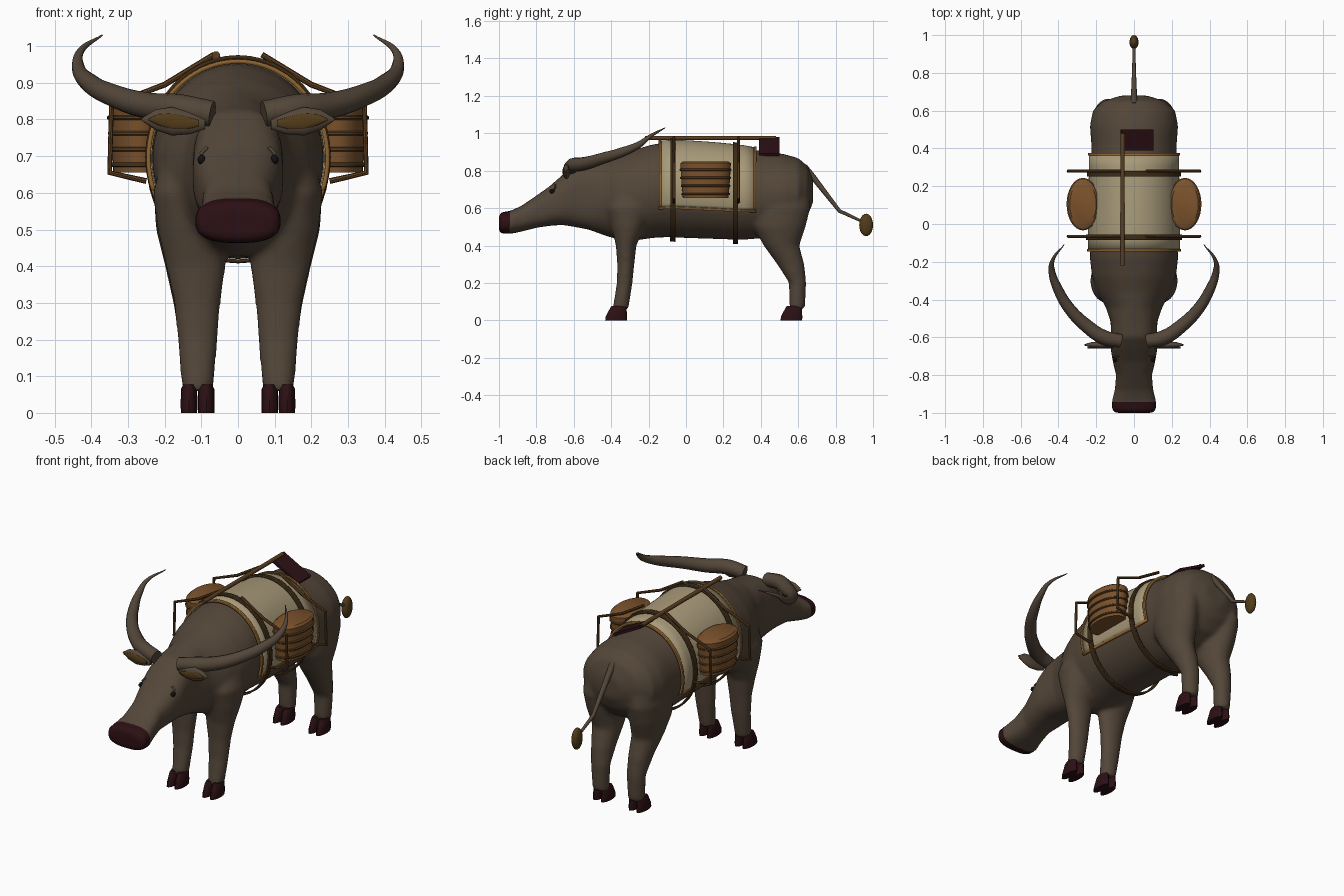
import bpy, bmesh, math
from mathutils import Vector

cube = bpy.data.objects.get("Cube")
if cube:
    bpy.data.objects.remove(cube, do_unlink=True)


def material(name, *rgb):
    m = bpy.data.materials.new(name)
    m.use_nodes = True
    m.diffuse_color = (*rgb, 1)
    bsdf = m.node_tree.nodes["Principled BSDF"]
    bsdf.inputs["Base Color"].default_value = (*rgb, 1)
    bsdf.inputs["Roughness"].default_value = 0.9
    return m


HIDE = material("brown hide", .088, .062, .041)
DARK = material("dark maroon", .025, .005, .007)
CLOTH = material("cream cloth", .39, .32, .19)
TRIM = material("golden trim", .28, .13, .03)
STRAP = material("dark leather", .045, .024, .008)
WICKER = material("wicker", .2, .085, .025)
WOOD = material("wood", .11, .05, .015)
HAIR = material("ochre brown", .085, .045, .01)
BLACK = material("eye black", .006, .005, .005)


def select(ob):
    bpy.ops.object.select_all(action='DESELECT')
    ob.select_set(True)
    bpy.context.view_layer.objects.active = ob


def finish(ob, mat, angle=40):
    ob.data.materials.clear()
    ob.data.materials.append(mat)
    select(ob)
    bpy.ops.object.shade_smooth_by_angle(angle=math.radians(angle))
    return ob


def mesh_object(name, bm):
    bmesh.ops.recalc_face_normals(bm, faces=bm.faces)
    me = bpy.data.meshes.new(name)
    bm.to_mesh(me)
    bm.free()
    ob = bpy.data.objects.new(name, me)
    bpy.context.collection.objects.link(ob)
    return ob


def skin(bm, rings, closed=True, caps=True):
    rows = [[bm.verts.new(p) for p in ring] for ring in rings]
    n = len(rows[0])
    for a, b in zip(rows, rows[1:]):
        for i in range(n if closed else n - 1):
            j = (i + 1) % n
            bm.faces.new((a[i], a[j], b[j], b[i]))
    if caps:
        bm.faces.new(rows[0])
        bm.faces.new(rows[-1])


def loft(bm, axis, rows, n=24):
    """Elliptical rings (x, y, z, radius_a, radius_b) in planes across an axis."""
    u, v = {'x': ((0, 1, 0), (0, 0, 1)), 'y': ((1, 0, 0), (0, 0, 1)),
            'z': ((1, 0, 0), (0, 1, 0))}[axis]
    turn = [math.tau * i / n for i in range(n)]
    skin(bm, [[Vector(r[:3]) + Vector(u) * r[3] * math.cos(t) + Vector(v) * r[4] * math.sin(t)
               for t in turn] for r in rows])


def loft_object(name, axis, rows, mat, n=24):
    bm = bmesh.new()
    loft(bm, axis, rows, n)
    return finish(mesh_object(name, bm), mat)


def tube(name, points, mat, size=1.0, smooth=False, res=4):
    """Tube through points (x, y, z, radius)."""
    cu = bpy.data.curves.new(name, 'CURVE')
    cu.dimensions = '3D'
    cu.bevel_depth, cu.bevel_resolution, cu.use_fill_caps = size, res, True
    sp = cu.splines.new('BEZIER')
    sp.bezier_points.add(len(points) - 1)
    for bp, p in zip(sp.bezier_points, points):
        bp.co, bp.radius = p[:3], p[3]
        bp.handle_left_type = bp.handle_right_type = 'AUTO' if smooth else 'VECTOR'
    cu.resolution_u = 8 if smooth else 1
    ob = bpy.data.objects.new(name, cu)
    bpy.context.collection.objects.link(ob)
    select(ob)
    bpy.ops.object.convert(target='MESH')
    return finish(bpy.context.object, mat)


def ball(name, loc, scale, mat):
    bpy.ops.mesh.primitive_uv_sphere_add(segments=20, ring_count=12, radius=1, location=loc)
    ob = bpy.context.object
    ob.name, ob.scale = name, scale
    return finish(ob, mat, 80)


# Trunk, neck and head profile: y, top, bottom, half width
TRUNK = [(-1, .562, .474, .1), (-.985, .578, .464, .118), (-.94, .585, .462, .118),
         (-.88, .612, .474, .102), (-.8, .667, .495, .095), (-.73, .716, .505, .112),
         (-.66, .778, .51, .124), (-.6, .826, .5, .123), (-.52, .842, .485, .123),
         (-.44, .862, .455, .15), (-.36, .882, .43, .195), (-.28, .912, .425, .222),
         (-.18, .94, .44, .234), (-.1, .953, .445, .23), (0, .95, .44, .23),
         (.15, .94, .435, .228), (.3, .925, .43, .226), (.42, .902, .44, .226),
         (.52, .89, .46, .234), (.6, .868, .5, .218), (.65, .825, .56, .165),
         (.68, .75, .63, .07)]


def surface(y, t, out=0.0):
    """Point on the trunk at station y and angle t, pushed outward."""
    for a, b in zip(TRUNK, TRUNK[1:]):
        if y <= b[0]:
            break
    f = (y - a[0]) / (b[0] - a[0])
    top, bot, rx = (a[i] + (b[i] - a[i]) * f for i in (1, 2, 3))
    power = .75 if y < -.5 else 1
    c, s = (math.copysign(abs(k) ** power, k) for k in (math.cos(t), math.sin(t)))
    return Vector(((rx + out) * c, y, (top + bot) / 2 + ((top - bot) / 2 + out) * s))


# Body and legs blended into one skin
bm = bmesh.new()
skin(bm, [[surface(r[0], math.tau * i / 40) for i in range(40)] for r in TRUNK])
FORE = [(.06, .11, -.35, .043, .043), (.2, .11, -.328, .055, .042), (.3, .111, -.322, .064, .046),
        (.4, .115, -.32, .082, .055), (.5, .13, -.31, .09, .09), (.6, .142, -.3, .09, .12),
        (.7, .13, -.28, .075, .1)]
HIND = [(.06, .11, .594, .044, .042), (.2, .11, .597, .051, .046), (.3, .115, .56, .062, .073),
        (.4, .122, .51, .077, .096), (.5, .132, .5, .092, .14), (.6, .138, .515, .092, .15),
        (.7, .13, .525, .085, .13)]
for s in (-1, 1):
    for leg in (FORE, HIND):
        loft(bm, 'z', [(s * x, y, z, a, b) for z, x, y, a, b in leg])
body = mesh_object("body", bm)
remesh = body.modifiers.new("blend", 'REMESH')
remesh.mode, remesh.voxel_size = 'VOXEL', .012
relax = body.modifiers.new("relax", 'SMOOTH')
relax.iterations = 7
select(body)
bpy.ops.object.convert(target='MESH')
finish(body, HIDE, 180)
body.data.materials.append(DARK)
for f in body.data.polygons:
    f.material_index = 1 if f.center.y < -.943 else 0

for s, side in ((-1, "right"), (1, "left")):
    # Cloven hooves
    for y, place in ((-.36, "front"), (.577, "hind")):
        for toe in (-1, 1):
            x = s * .11 + toe * .0235
            loft_object(f"{place}_{side}_hoof", 'z',
                        [(x, y - .014, 0, .022, .058), (x, y - .012, .02, .023, .057),
                         (x, y - .002, .065, .022, .044), (x, y, .077, .016, .038)], DARK, 16)
    # Horn sweeping out, back and up
    horn = [(.07, -.62, .815, .036), (.16, -.6, .83, .039), (.25, -.54, .838, .036),
            (.34, -.45, .865, .031), (.405, -.34, .9, .026), (.435, -.25, .94, .018),
            (.43, -.19, .985, .01), (.37, -.11, 1.03, .002)]
    tube(f"{side}_horn", [(s * x, y, z, r) for x, y, z, r in horn], HIDE, smooth=True)
    # Ear with inner patch
    ear = [(.09, .79, .016), (.13, .79, .03), (.18, .795, .039), (.225, .799, .028), (.263, .8, .003)]
    loft_object(f"{side}_ear", 'x', [(s * x, -.64, z, .45 * r + .002, r) for x, z, r in ear], HIDE)
    loft_object(f"{side}_inner_ear", 'x',
                [(s * (.035 + .8 * x), -.655, z, .005, .55 * r) for x, z, r in ear], HAIR)
    # Eye, brow and nostril
    eye = surface(-.715, .6)
    ball(f"{side}_eye", (s * eye.x, eye.y, eye.z), (.011, .015, .013), BLACK)
    brow = [surface(-.7, t, .002) for t in (.62, .75, .9)]
    tube(f"{side}_brow", [(s * p.x, p.y, p.z, .005) for p in brow], HIDE)
    ball(f"{side}_nostril", (s * .075, -.985, .54), (.022, .012, .013), DARK)
    # Basket with hoops
    loft_object(f"{side}_basket", 'z', [(s * .27, .105, z, a, b) for z, a, b in
                ((.655, .07, .122), (.75, .077, .13), (.84, .081, .135), (.85, .07, .12))], WICKER, 32)
    for i in range(4):
        z, grow = .67 + i * .043, .003 * i
        loft_object(f"{side}_basket_hoop", 'z',
                    [(s * .27, .105, z + d, .074 + grow + e, .126 + grow + e)
                     for d, e in ((0, 0), (.003, .004), (.009, .004), (.012, 0))], WOOD, 32)
    # Bent carrying poles
    for y in (-.065, .28):
        pole = [(.065, .977), (.2, .895), (.345, .84), (.35, .655), (.25, .632)]
        tube(f"{side}_carrying_pole", [(s * x, y, z, .008) for x, z in pole], WOOD, res=2)


# Cloth, trims and straps wrapped around the trunk
def wrap(name, y0, y1, t0, t1, out, mat, thick=.006):
    bm = bmesh.new()
    ys = [y0 + (y1 - y0) * i / 8 for i in range(9)]
    skin(bm, [[surface(y, t0 + (t1 - t0) * i / 48, out) for i in range(49)] for y in ys],
         closed=False, caps=False)
    bmesh.ops.remove_doubles(bm, verts=bm.verts, dist=.0001)
    ob = mesh_object(name, bm)
    mod = ob.modifiers.new("thickness", 'SOLIDIFY')
    mod.thickness, mod.offset = thick, 0
    return finish(ob, mat)


LOW, HIGH = -.36, math.pi + .36
wrap("saddle_cloth", -.14, .37, LOW, HIGH, .008, CLOTH, .01)
wrap("front_trim", -.145, -.132, LOW, HIGH, .012, TRIM, .012)
wrap("back_trim", .362, .375, LOW, HIGH, .012, TRIM, .012)
wrap("left_hem", -.145, .375, LOW - .025, LOW + .025, .012, TRIM, .012)
wrap("right_hem", -.145, .375, HIGH - .025, HIGH + .025, .012, TRIM, .012)
for y, place in ((-.07, "front"), (.265, "back")):
    wrap(f"{place}_strap", y - .014, y + .014, 0, math.tau, .018, STRAP, .01)

# Hoe lying along the back
tube("hoe_handle", [(-.06, -.22, .975, .011), (-.06, .48, .975, .011)], WOOD)
bpy.ops.mesh.primitive_cube_add(size=1, location=(.015, .445, .93), rotation=(0, .487, 0))
blade = bpy.context.object
blade.name, blade.scale = "hoe_blade", (.19, .11, .014)
finish(blade, DARK)

# Tail with tuft
tube("tail", [(0, .63, .82, .02), (0, .68, .765, .016), (0, .82, .585, .01), (0, .95, .525, .007)], HIDE)
ball("tail_tuft", (0, .963, .51), (.024, .037, .06), HAIR)
